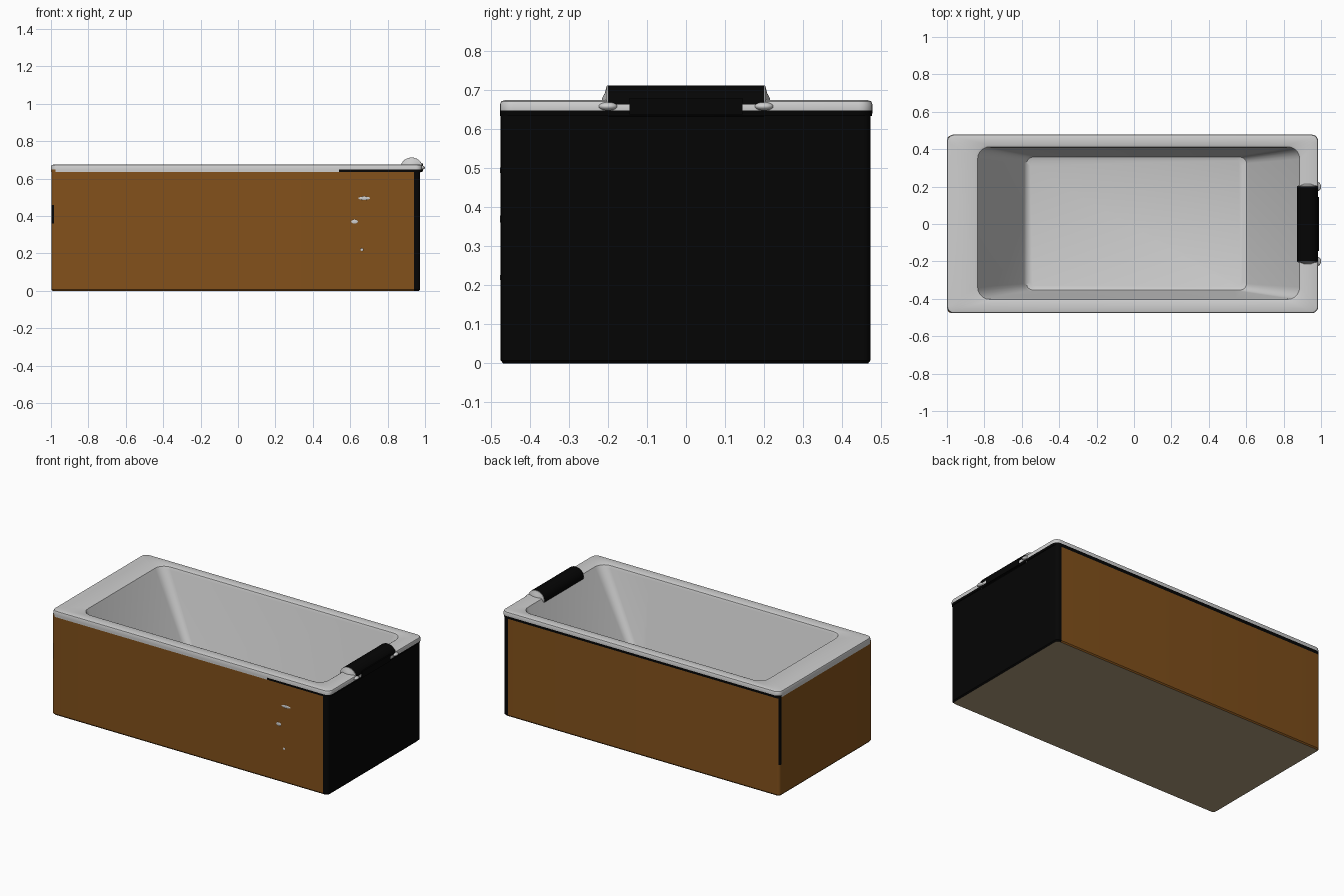
import bpy, bmesh, math

if "Cube" in bpy.data.objects:
    bpy.data.objects.remove(bpy.data.objects["Cube"], do_unlink=True)


def material(name, rgb):
    m = bpy.data.materials.new(name)
    m.use_nodes = True
    m.diffuse_color = (*rgb, 1)
    m.node_tree.nodes["Principled BSDF"].inputs["Base Color"].default_value = (*rgb, 1)
    return m


WHITE = material("white enamel", (0.62, 0.62, 0.62))
WOOD = material("brown wood", (0.225, 0.082, 0.011))
BLACK = material("black", (0.0015, 0.0015, 0.0015))
TAUPE = material("taupe underside", (0.42, 0.33, 0.2))


def rounded_ring(x0, x1, y0, y1, z, r, cut, steps=5):
    """Counter-clockwise rounded rectangle, with an extra point on each long side."""
    corners = [(x0 + r, y0 + r, 180), (x1 - r, y0 + r, 270),
               (x1 - r, y1 - r, 0), (x0 + r, y1 - r, 90)]
    pts = []
    for i, (cx, cy, start) in enumerate(corners):
        for k in range(steps + 1):
            a = math.radians(start + 90 * k / steps)
            pts.append((cx + r * math.cos(a), cy + r * math.sin(a), z))
        if i == 0:
            pts.append((cut, y0, z))
        elif i == 2:
            pts.append((cut, y1, z))
    return pts


def finish(name, bm, mats, angle=35):
    bmesh.ops.recalc_face_normals(bm, faces=bm.faces)
    mesh = bpy.data.meshes.new(name)
    bm.to_mesh(mesh)
    bm.free()
    for m in mats:
        mesh.materials.append(m)
    ob = bpy.data.objects.new(name, mesh)
    bpy.context.collection.objects.link(ob)
    bpy.ops.object.select_all(action='DESELECT')
    ob.select_set(True)
    bpy.context.view_layer.objects.active = ob
    bpy.ops.object.shade_smooth_by_angle(angle=math.radians(angle))


def loft(rings, cap_first=False, cap_last=False):
    bm = bmesh.new()
    loops = [[bm.verts.new(p) for p in ring] for ring in rings]
    n = len(loops[0])
    for a, b in zip(loops, loops[1:]):
        for i in range(n):
            j = (i + 1) % n
            bm.faces.new((a[i], a[j], b[j], b[i]))
    if cap_first:
        bm.faces.new(loops[0][::-1])
    if cap_last:
        bm.faces.new(loops[-1])
    return bm


def blob(name, centre, size, mat):
    bm = bmesh.new()
    bmesh.ops.create_uvsphere(bm, u_segments=16, v_segments=10, radius=1)
    bmesh.ops.scale(bm, verts=bm.verts, vec=size)
    bmesh.ops.translate(bm, verts=bm.verts, vec=centre)
    finish(name, bm, [mat], 60)


# Outer casing: wood on three sides, black end panel, strips and corner marks
casing_levels = [(0.006, 0), (0, 0.008), (0, 0.2), (0, 0.36), (0, 0.46), (0, 0.63), (0, 0.648)]
bm = loft([rounded_ring(-0.998 + d, 0.974 - d, -0.475 + d, 0.473 - d, z, 0.02, 0.94)
           for d, z in casing_levels], cap_first=True)
for f in bm.faces:
    c = f.calc_center_median()
    back_strip = c.z > 0.63 and c.y > 0.4
    back_corner = c.x < -0.987 and c.y > 0.456 and 0.2 < c.z < 0.63
    front_corner = c.x < -0.982 and c.y < -0.456 and 0.36 < c.z < 0.46
    if len(f.verts) > 4:
        f.material_index = 2
    elif c.x > 0.94 or back_strip or back_corner or front_corner:
        f.material_index = 1
finish("casing", bm, [WOOD, BLACK, TAUPE])

# Rim and basin in one continuous shell, from underside of the rim to the floor
shell = [
    (-0.99, 0.965, -0.468, 0.468, 0.643, 0.03),
    (-1.0, 0.982, -0.477, 0.477, 0.635, 0.035),
    (-1.0, 0.985, -0.477, 0.478, 0.648, 0.035),
    (-1.0, 0.985, -0.477, 0.478, 0.664, 0.035),
    (-0.997, 0.982, -0.474, 0.475, 0.672, 0.034),
    (-0.988, 0.973, -0.465, 0.466, 0.675, 0.03),
    (-0.85, 0.895, -0.412, 0.422, 0.675, 0.07),
    (-0.836, 0.886, -0.403, 0.413, 0.671, 0.065),
    (-0.828, 0.878, -0.397, 0.407, 0.655, 0.06),
    (-0.588, 0.615, -0.36, 0.365, 0.15, 0.04),
    (-0.575, 0.602, -0.353, 0.358, 0.132, 0.036),
    (-0.555, 0.58, -0.335, 0.34, 0.125, 0.03),
]
bm = loft([rounded_ring(*s, 0.54) for s in shell], cap_last=True)
# The lower lip of the rim is black at the end, along the back and near the front corner
for f in bm.faces:
    c = f.calc_center_median()
    if 0.6 < c.z < 0.646 and len(f.verts) == 4 and (c.x > 0.7 or c.y > 0.45):
        f.material_index = 1
finish("rim_and_basin", bm, [WHITE, BLACK])


# Headrest: padded black roll with rounded white ends
def roll(name, stations, mat):
    rings = []
    for y, s in stations:
        rings.append([(0.928 + 0.057 * s * math.cos(t), y, 0.663 + 0.05 * s * math.sin(t))
                      for t in (math.tau * k / 32 for k in range(32))])
    finish(name, loft(rings, True, True), [mat], 50)


roll("headrest_pad", [(-0.2, 1), (0.2, 1)], BLACK)
for side, label in ((1, "back"), (-1, "front")):
    roll("headrest_end_" + label,
         [(side * 0.2, 1), (side * 0.203, 0.99), (side * 0.208, 0.6), (side * 0.215, 0.35)],
         WHITE)
    # Clip that hooks over the outer edge of the rim
    blob("headrest_clip_" + label, (0.98, side * 0.2, 0.659), (0.02, 0.025, 0.011), WHITE)

# Black flap of the headrest folded over the rim edge
bm = bmesh.new()
bmesh.ops.create_cube(bm, size=1)
bmesh.ops.scale(bm, verts=bm.verts, vec=(0.009, 0.29, 0.042))
bmesh.ops.translate(bm, verts=bm.verts, vec=(0.984, 0, 0.659))
finish("headrest_flap", bm, [BLACK])

# Pale worn flecks on the front panel
for i, (x, z, w, h) in enumerate([(0.675, 0.495, 0.032, 0.009),
                                  (0.623, 0.37, 0.018, 0.011),
                                  (0.662, 0.22, 0.008, 0.008)]):
    blob(f"panel_fleck_{i + 1}", (x, -0.475, z), (w, 0.002, h), WHITE)
